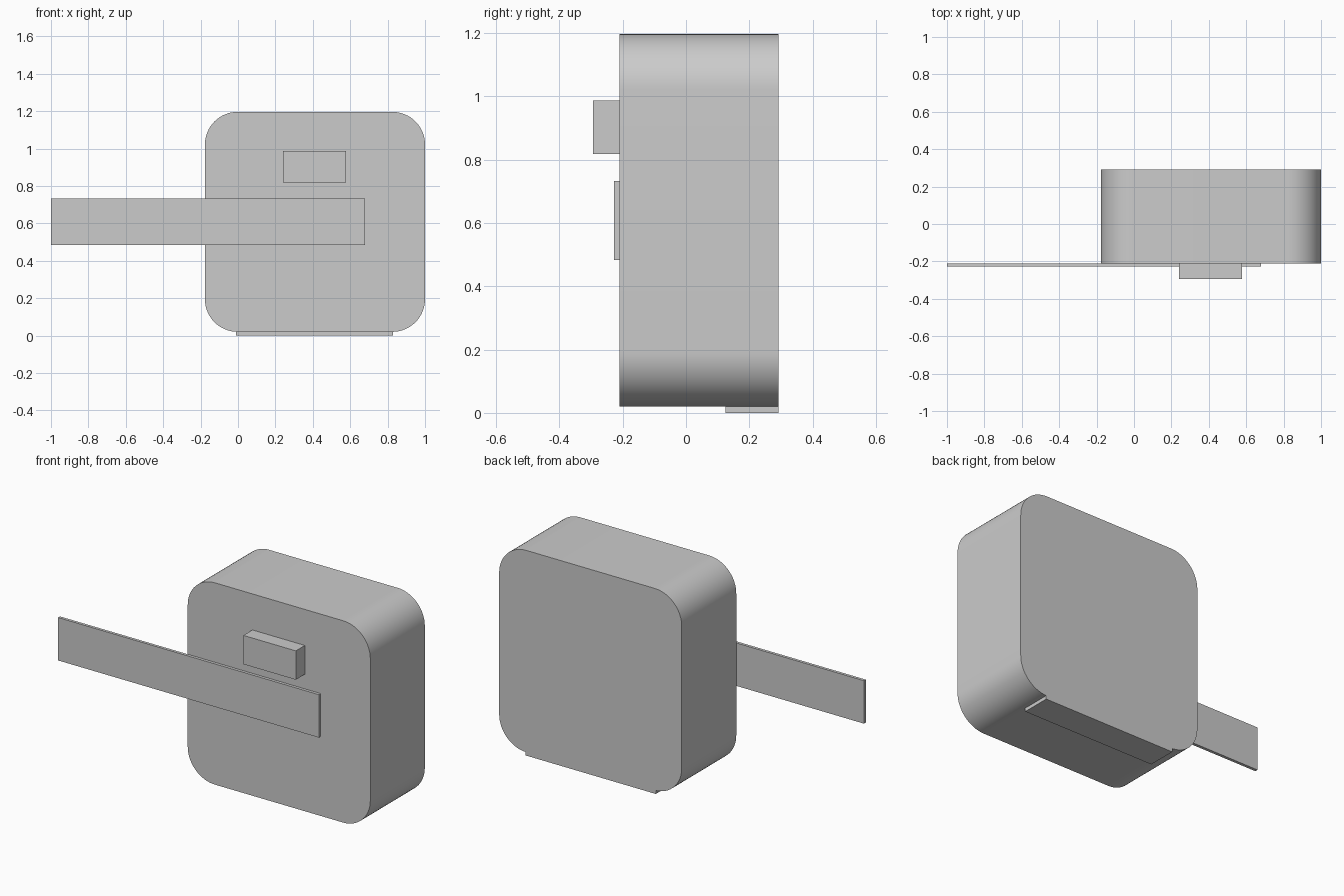
import bpy
import bmesh
import math
from mathutils import Vector

cube = bpy.data.objects.get("Cube")
if cube:
    bpy.data.objects.remove(cube, do_unlink=True)

# One plain grey for every part
grey = bpy.data.materials.new("light_grey")
grey.use_nodes = True
colour = (0.6, 0.6, 0.6, 1.0)
grey.diffuse_color = colour
grey.node_tree.nodes["Principled BSDF"].inputs["Base Color"].default_value = colour


def box(name, low, high, corner_radius=0.0):
    """Box between two corners; optionally rounds the edges that run along y."""
    low, high = Vector(low), Vector(high)
    centre, size = (low + high) / 2, high - low
    bm = bmesh.new()
    bmesh.ops.create_cube(bm, size=1.0)
    bmesh.ops.scale(bm, vec=size, verts=bm.verts)
    if corner_radius:
        edges = [e for e in bm.edges
                 if abs(e.verts[0].co.y - e.verts[1].co.y) > size.y / 2]
        bmesh.ops.bevel(bm, geom=edges, offset=corner_radius, segments=16,
                        profile=0.5, affect='EDGES')
    mesh = bpy.data.meshes.new(name)
    bm.to_mesh(mesh)
    bm.free()
    mesh.materials.append(grey)
    obj = bpy.data.objects.new(name, mesh)
    obj.location = centre
    bpy.context.collection.objects.link(obj)
    return obj


# Rounded housing
body = box("body", (-0.177, -0.21, 0.02), (1.0, 0.292, 1.196), corner_radius=0.175)
bpy.ops.object.select_all(action='DESELECT')
body.select_set(True)
bpy.context.view_layer.objects.active = body
bpy.ops.object.shade_smooth_by_angle(angle=math.radians(30))

# Long flat strip across the front, reaching out to the right
box("front_strip", (-1.0, -0.227, 0.483), (0.68, -0.21, 0.733))

# Block above the strip
box("front_block", (0.24, -0.293, 0.818), (0.578, -0.21, 0.986))

# Thin foot under the rear edge
box("rear_foot", (-0.01, 0.125, 0.0), (0.83, 0.292, 0.02))
